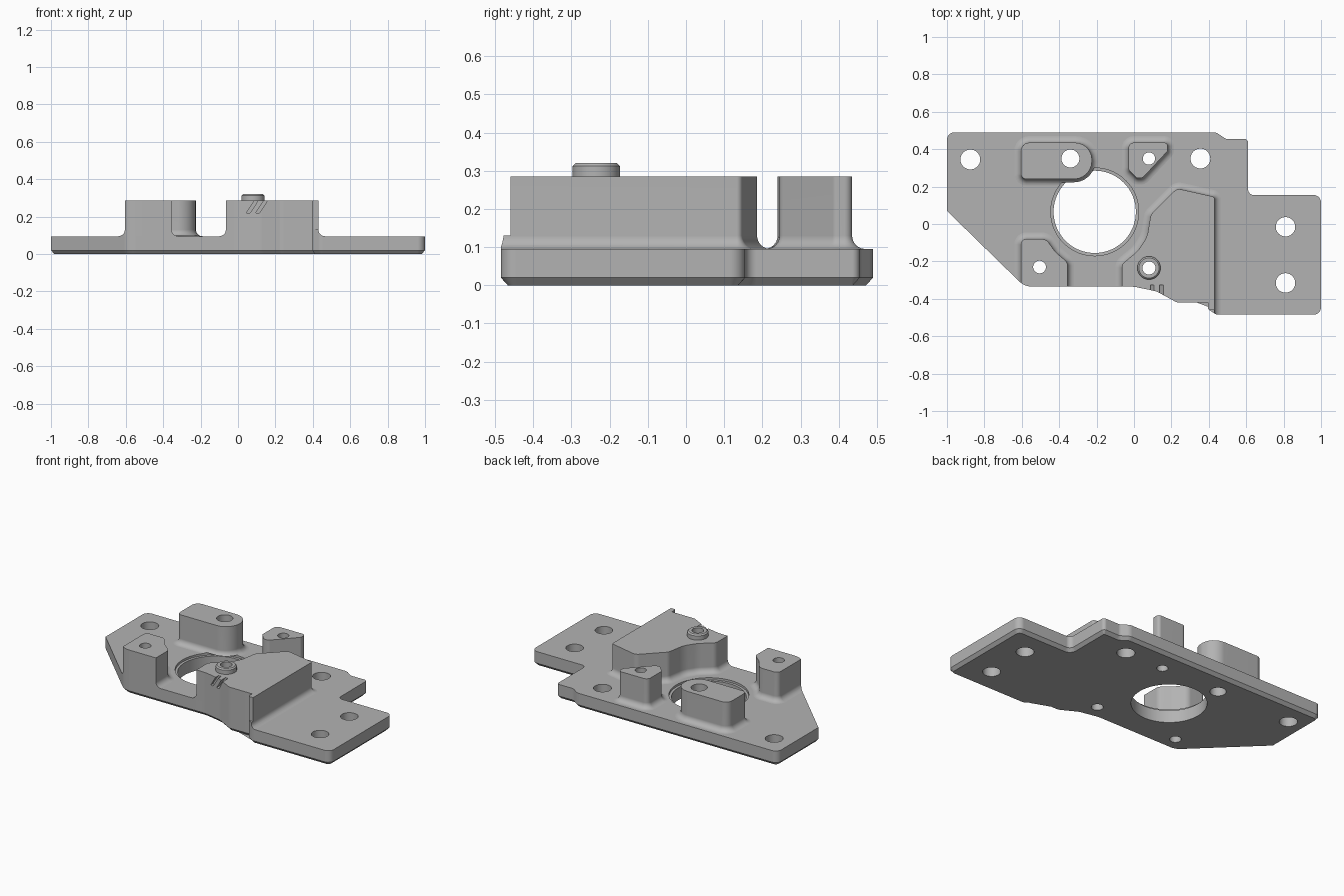
import bpy, bmesh, math
from mathutils import Vector

cube = bpy.data.objects.get("Cube")
if cube:
    bpy.data.objects.remove(cube, do_unlink=True)

metal = bpy.data.materials.new("grey metal")
metal.use_nodes = True
GREY = (0.45, 0.45, 0.45, 1)
metal.diffuse_color = GREY
metal.node_tree.nodes["Principled BSDF"].inputs["Base Color"].default_value = GREY

PLATE_TOP, BLOCK_TOP, FILLET = 0.095, 0.285, 0.035


def rounded(corners, steps=6):
    """Closed outline from (x, y, radius) corners."""
    out, n = [], len(corners)
    for i, (x, y, r) in enumerate(corners):
        p = Vector((x, y))
        a = Vector(corners[i - 1][:2]) - p
        b = Vector(corners[(i + 1) % n][:2]) - p
        if r == 0:
            out.append(p)
            continue
        half = a.angle(b) / 2
        cut = min(r / math.tan(half), a.length * 0.49, b.length * 0.49)
        start, end = p + a.normalized() * cut, p + b.normalized() * cut
        centre = p + (a.normalized() + b.normalized()).normalized() * cut / math.cos(half)
        u, v = start - centre, end - centre
        sweep = u.angle(v)
        for k in range(steps + 1):
            t = k / steps
            out.append(centre + (u * math.sin((1 - t) * sweep) + v * math.sin(t * sweep)) / math.sin(sweep))
    return out


def offset(points, d):
    """Move an outline outwards by d."""
    n = len(points)
    area = sum(points[i - 1].cross(points[i]) for i in range(n))
    side = 1 if area > 0 else -1
    out = []
    for i, p in enumerate(points):
        e1 = (p - points[i - 1]).normalized()
        e2 = (points[(i + 1) % n] - p).normalized()
        n1, n2 = Vector((e1.y, -e1.x)), Vector((e2.y, -e2.x))
        out.append(p + (n1 + n2) * (side * d / max(0.3, 1 + n1.dot(n2))))
    return out


def loft(name, points, levels):
    """Stack the outline at (z, outward offset) levels and cap both ends."""
    bm = bmesh.new()
    rings = [[bm.verts.new((p.x, p.y, z)) for p in offset(points, d)] for z, d in levels]
    n = len(points)
    for low, high in zip(rings, rings[1:]):
        for i in range(n):
            bm.faces.new((low[i - 1], low[i], high[i], high[i - 1]))
    bm.faces.new(rings[0])
    bm.faces.new(rings[-1])
    bmesh.ops.recalc_face_normals(bm, faces=bm.faces)
    mesh = bpy.data.meshes.new(name)
    bm.to_mesh(mesh)
    bm.free()
    mesh.materials.append(metal)
    ob = bpy.data.objects.new(name, mesh)
    bpy.context.collection.objects.link(ob)
    return ob


def disc(x, y, r, sides=40):
    return [Vector((x + r * math.cos(math.tau * i / sides), y + r * math.sin(math.tau * i / sides)))
            for i in range(sides)]


def activate(ob):
    bpy.ops.object.select_all(action='DESELECT')
    ob.select_set(True)
    bpy.context.view_layer.objects.active = ob


def boolean(ob, cutter, operation='DIFFERENCE'):
    activate(ob)
    mod = ob.modifiers.new("cut", 'BOOLEAN')
    mod.operation, mod.object, mod.solver = operation, cutter, 'EXACT'
    bpy.ops.object.modifier_apply(modifier=mod.name)


# front edge shared by the plate and the large block
front_edge = [(0.395, -0.42, 0), (0.23, -0.42, 0.05), (0.12, -0.36, 0.1), (0.0, -0.335, 0.2)]
outline = rounded([
    (-1, 0.49, 0.04), (0.44, 0.49, 0.05), (0.49, 0.455, 0.03), (0.61, 0.455, 0.02),
    (0.61, 0.155, 0.03), (1, 0.155, 0.04), (1, -0.485, 0.04), (0.44, -0.485, 0.04),
    (0.395, -0.455, 0.01)] + front_edge + [(-0.585, -0.335, 0.1), (-1, 0.07, 0.01)])

# base plate with a chamfered underside
plate = loft("base_plate", outline, [(0, -0.018), (0.02, 0), (PLATE_TOP, 0)])
limit = loft("outline_limit", outline, [(-0.1, 0), (0.5, 0)])

# standing blocks with a fillet at the foot
block_shapes = {
    "back_right_block": [(-0.605, 0.435, 0.045), (-0.225, 0.435, 0.09), (-0.225, 0.24, 0.1),
                         (-0.605, 0.24, 0.03)],
    "back_triangle_block": [(-0.03, 0.435, 0.03), (0.18, 0.435, 0.02), (0.18, 0.39, 0.02),
                            (0.045, 0.245, 0.03), (0.015, 0.245, 0.02), (-0.03, 0.29, 0.03)],
    "front_right_block": [(-0.605, -0.08, 0.03), (-0.47, -0.08, 0.05), (-0.42, -0.15, 0.08),
                          (-0.355, -0.205, 0.04), (-0.355, -0.42, 0), (-0.605, -0.42, 0)],
    "large_block": [(0.43, 0.145, 0.015), (0.23, 0.19, 0.04), (0.09, 0.05, 0.04),
                    (0.07, -0.07, 0.15), (0.02, -0.145, 0.15), (-0.065, -0.215, 0.04),
                    (-0.065, -0.5, 0), (0.43, -0.5, 0)],
}
foot = [(PLATE_TOP - 0.005, FILLET)]
for k in range(7):
    a = math.pi / 2 * k / 6
    foot.append((PLATE_TOP + FILLET * (1 - math.cos(a)), FILLET * (1 - math.sin(a))))
blocks = {}
for name, shape in block_shapes.items():
    blocks[name] = loft(name, rounded(shape), foot + [(BLOCK_TOP, 0)])
    boolean(blocks[name], limit, 'INTERSECT')
# rounded nose of the large block stops short of the plate edge
nose = loft("nose_cutter", [Vector(p) for p in ((0.3, -0.46), (0.5, -0.46), (0.5, -0.6), (0.3, -0.6))],
            [(PLATE_TOP + FILLET, 0), (0.5, 0)])
boolean(blocks["large_block"], nose)

# collar around the front screw hole
collar = loft("screw_collar", disc(0.08, -0.235, 0.062),
              [(BLOCK_TOP - 0.01, 0), (0.312, 0), (0.32, -0.008)])

# large stepped bore
bore = loft("bore_cutter", disc(-0.21, 0.065, 0.22, 72),
            [(-0.1, 0), (0.08, 0), (0.081, 0.015), (0.1, 0.015)])
for ob in (plate, *blocks.values()):
    boolean(ob, bore)

# round through holes
cutters = [limit, nose, bore]
for x, y, r, owners in (
        (-0.875, 0.345, 0.053, []), (0.355, 0.35, 0.053, []),
        (0.81, -0.015, 0.052, []), (0.81, -0.315, 0.052, []),
        (-0.34, 0.35, 0.048, [blocks["back_right_block"]]),
        (0.08, 0.35, 0.033, [blocks["back_triangle_block"]]),
        (-0.505, -0.23, 0.034, [blocks["front_right_block"]]),
        (0.08, -0.235, 0.035, [blocks["large_block"], collar])):
    hole = loft("hole_cutter", disc(x, y, r), [(-0.1, 0), (0.5, 0)])
    cutters.append(hole)
    for ob in [plate] + owners:
        boolean(ob, hole)

# two slanted grooves in the front of the large block
for x in (0.045, 0.095):
    groove = loft("groove_cutter", [Vector(p) for p in ((x, -0.45), (x + 0.02, -0.45),
                                                        (x + 0.02, -0.325), (x, -0.325))],
                  [(0.22, 0), (0.29, 0)])
    for v in groove.data.vertices:
        v.co.x += (v.co.z - 0.22) * 0.65
    cutters.append(groove)
    boolean(blocks["large_block"], groove)

for cutter in cutters:
    bpy.data.objects.remove(cutter, do_unlink=True)

# smooth the curved walls, keep machined edges crisp
for ob in (plate, collar, *blocks.values()):
    activate(ob)
    bpy.ops.object.shade_smooth_by_angle(angle=math.radians(25))
    mod = ob.modifiers.new("flat faces", 'WEIGHTED_NORMAL')
    mod.keep_sharp = True
